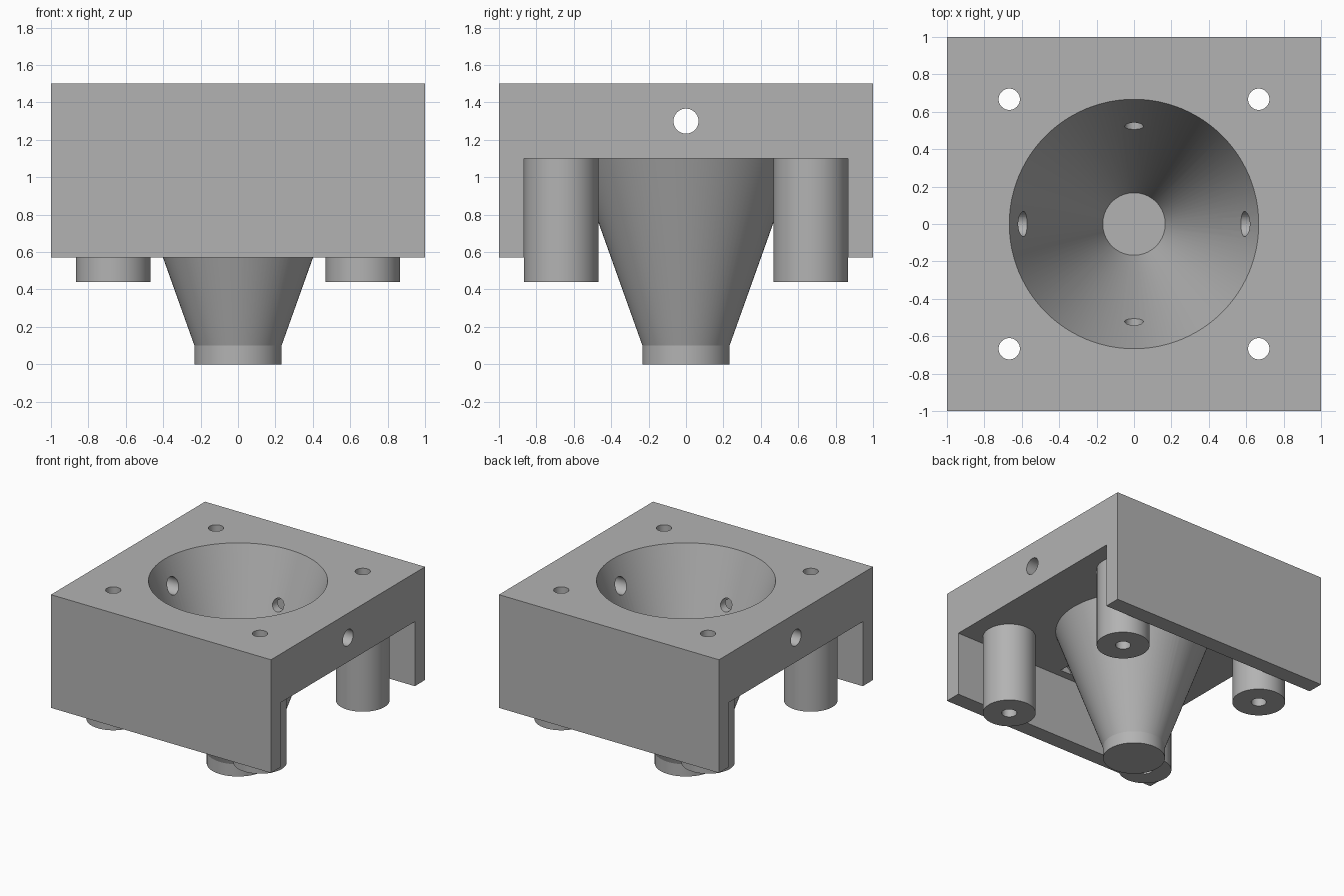
import bpy, bmesh, math

cube = bpy.data.objects.get("Cube")
if cube:
    bpy.data.objects.remove(cube, do_unlink=True)

grey = bpy.data.materials.new("plain_grey")
grey.use_nodes = True
colour = (0.45, 0.45, 0.45, 1)
grey.diffuse_color = colour
grey.node_tree.nodes["Principled BSDF"].inputs["Base Color"].default_value = colour

TOP, PLATE, WALL_END = 1.5, 1.1, 0.57
SLOPE = 0.5 / 1.4
POST = 0.667


def finish(name, bm):
    bmesh.ops.recalc_face_normals(bm, faces=bm.faces)
    mesh = bpy.data.meshes.new(name)
    bm.to_mesh(mesh)
    bm.free()
    mesh.materials.append(grey)
    obj = bpy.data.objects.new(name, mesh)
    bpy.context.collection.objects.link(obj)
    return obj


def revolve(name, profile, x=0, y=0, steps=64):
    """Solid of revolution from (radius, height) points, capped at both ends."""
    bm = bmesh.new()
    rings = []
    for r, z in profile:
        rings.append([bm.verts.new((x + r * math.cos(a), y + r * math.sin(a), z))
                      for a in (math.tau * i / steps for i in range(steps))])
    for low, high in zip(rings, rings[1:]):
        for i in range(steps):
            j = (i + 1) % steps
            bm.faces.new((low[i], low[j], high[j], high[i]))
    bm.faces.new(rings[0])
    bm.faces.new(rings[-1])
    return finish(name, bm)


def combine(target, part, operation):
    """Apply a boolean and discard the part used for it."""
    part.hide_render = True
    mod = target.modifiers.new(part.name, "BOOLEAN")
    mod.object, mod.operation, mod.solver = part, operation, "EXACT"
    bpy.context.view_layer.objects.active = target
    bpy.ops.object.modifier_apply(modifier=mod.name)
    bpy.data.objects.remove(part, do_unlink=True)


# Housing: top plate with a skirt wall at front and back
bm = bmesh.new()
inner = 0.867
section = [(-1, WALL_END), (-inner, WALL_END), (-inner, PLATE), (inner, PLATE),
           (inner, WALL_END), (1, WALL_END), (1, TOP), (-1, TOP)]
face = bm.faces.new([bm.verts.new((-1, y, z)) for y, z in section])
grown = bmesh.ops.extrude_face_region(bm, geom=[face])["geom"]
bmesh.ops.translate(bm, vec=(2, 0, 0),
                    verts=[v for v in grown if isinstance(v, bmesh.types.BMVert)])
housing = finish("funnel_housing", bm)

# Outside of the funnel with its short spout
spout = 0.233
outer = revolve("funnel_outside", [(spout, 0), (spout, 0.1), (spout + 1.2 * SLOPE, 1.3)], steps=96)
combine(housing, outer, "UNION")

# Four standoff posts under the plate
corners = [(sx * POST, sy * POST) for sx in (-1, 1) for sy in (-1, 1)]
for x, y in corners:
    combine(housing, revolve("post", [(0.199, 0.44), (0.199, 1.2)], x, y), "UNION")

# Hollow cone inside the funnel
hollow = revolve("funnel_hollow", [(0.167, 0.1), (0.167 + 1.5 * SLOPE, 1.6)], steps=96)
combine(housing, hollow, "DIFFERENCE")

# Screw bores through plate and posts
for x, y in corners:
    combine(housing, revolve("screw_bore", [(0.057, 0.3), (0.057, 1.6)], x, y, 32), "DIFFERENCE")

# Cross bores: a wide one side to side, a narrow one front to back
for axis, radius, reach, height in (("x", 0.067, 1.2, 1.3), ("y", 0.05, 0.8, PLATE)):
    bore = revolve("cross_bore", [(radius, -reach), (radius, reach)], steps=32)
    for v in bore.data.vertices:
        a, b, c = v.co
        v.co = (c, a, b + height) if axis == "x" else (b, c, a + height)
    combine(housing, bore, "DIFFERENCE")

# Smooth the round surfaces, keep the edges crisp
bpy.ops.object.select_all(action="DESELECT")
housing.select_set(True)
bpy.context.view_layer.objects.active = housing
bpy.ops.object.shade_smooth_by_angle(angle=math.radians(15))
